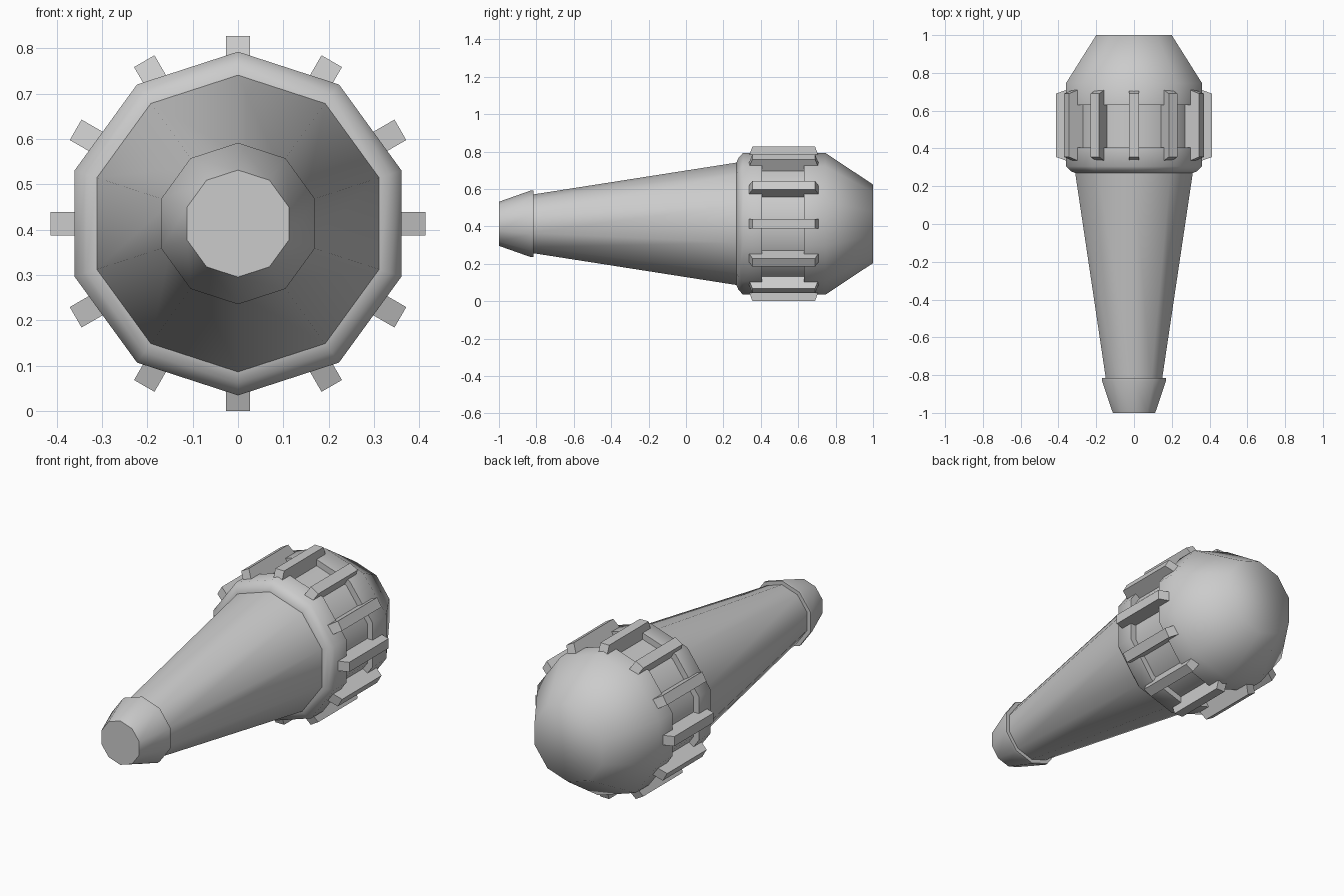
import bpy, bmesh, math
from mathutils import Matrix, Vector

if "Cube" in bpy.data.objects:
    bpy.data.objects.remove(bpy.data.objects["Cube"])

CZ = 0.4135   # height of the long axis
SIDES = 10


def finish(name, bm, smooth_angle=None):
    bmesh.ops.recalc_face_normals(bm, faces=bm.faces)
    mesh = bpy.data.meshes.new(name)
    bm.to_mesh(mesh)
    bm.free()
    ob = bpy.data.objects.new(name, mesh)
    bpy.context.collection.objects.link(ob)
    if smooth_angle:
        bpy.ops.object.select_all(action='DESELECT')
        ob.select_set(True)
        bpy.context.view_layer.objects.active = ob
        bpy.ops.object.shade_smooth_by_angle(angle=math.radians(smooth_angle))
    return ob


def lathe(name, profile, smooth_angle):
    """Ten-sided solid around the y axis from (y, radius) points."""
    bm = bmesh.new()
    rings = []
    for y, r in profile:
        ring = []
        for i in range(SIDES):
            a = math.pi / 2 + math.tau * i / SIDES
            ring.append(bm.verts.new((r * math.cos(a), y, CZ + r * math.sin(a))))
        rings.append(ring)
    for a, b in zip(rings, rings[1:]):
        for i in range(SIDES):
            j = (i + 1) % SIDES
            bm.faces.new((a[i], a[j], b[j], b[i]))
    bm.faces.new(rings[0])
    bm.faces.new(rings[-1])
    return finish(name, bm, smooth_angle)


# Tapered nozzle tip, long cone and grooved head
lathe("tip", [(-1, 0.118), (-0.83, 0.178), (-0.815, 0.178), (-0.815, 0.15)], 45)
lathe("cone_body", [(-0.83, 0.155), (0.275, 0.328)], 45)
lathe("head", [(0.27, 0.328), (0.28, 0.352), (0.305, 0.379), (0.405, 0.379),
               (0.405, 0.345), (0.63, 0.345), (0.63, 0.379), (0.745, 0.379),
               (1.0, 0.21)], 60)

# Twelve grip bars around the groove, with sloped ends
bm = bmesh.new()
outline = [(0.355, 0.4135), (0.69, 0.4135), (0.71, 0.358), (0.63, 0.358),
           (0.63, 0.328), (0.405, 0.328), (0.405, 0.358), (0.335, 0.358)]
for k in range(12):
    rot = Matrix.Translation((0, 0, CZ)) @ Matrix.Rotation(math.tau * k / 12, 4, 'Y')
    left, right = [[bm.verts.new(rot @ Vector((x, y, r))) for y, r in outline]
                   for x in (-0.026, 0.026)]
    bm.faces.new(left)
    bm.faces.new(right)
    for i in range(len(outline)):
        j = (i + 1) % len(outline)
        bm.faces.new((left[i], left[j], right[j], right[i]))
finish("grip_bars", bm)
